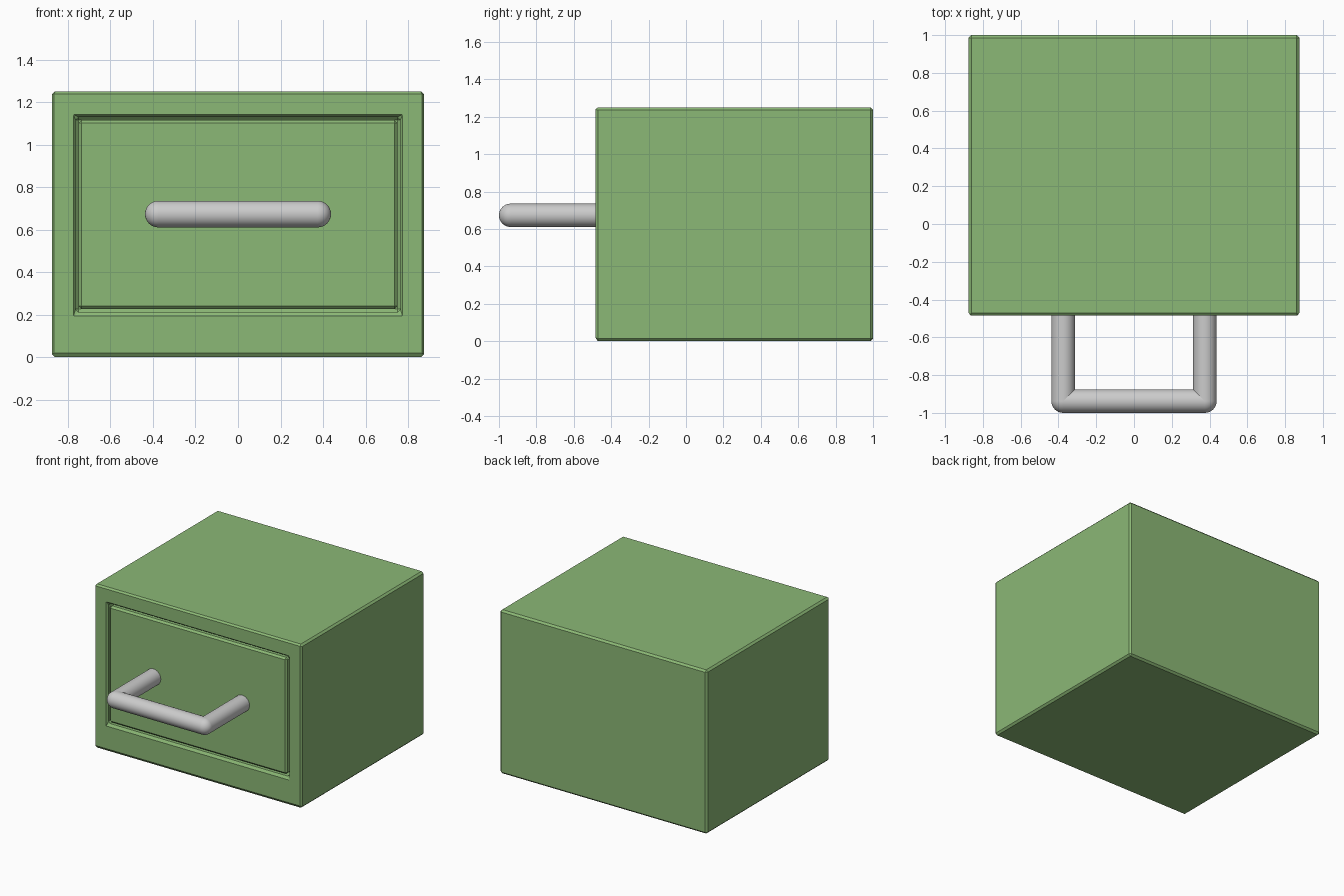
import bpy
import bmesh
import math
from mathutils import Vector

if "Cube" in bpy.data.objects:
    bpy.data.objects.remove(bpy.data.objects["Cube"], do_unlink=True)


def material(name, color, rough):
    mat = bpy.data.materials.new(name)
    mat.use_nodes = True
    mat.diffuse_color = color
    bsdf = mat.node_tree.nodes["Principled BSDF"]
    bsdf.inputs["Base Color"].default_value = color
    bsdf.inputs["Roughness"].default_value = rough
    return mat


green = material("leaf green", (0.26, 0.48, 0.18, 1), 0.6)
grey = material("light grey", (0.6, 0.6, 0.6, 1), 0.4)


def add_box(bm, low, high):
    low, high = Vector(low), Vector(high)
    verts = bmesh.ops.create_cube(bm, size=1)["verts"]
    for v in verts:
        v.co = (low + high) / 2 + v.co * (high - low)


def finish(bm, name, mat):
    bmesh.ops.recalc_face_normals(bm, faces=bm.faces)
    mesh = bpy.data.meshes.new(name)
    bm.to_mesh(mesh)
    bm.free()
    mesh.materials.append(mat)
    obj = bpy.data.objects.new(name, mesh)
    bpy.context.collection.objects.link(obj)
    return obj


def chamfer(obj, width):
    mod = obj.modifiers.new("chamfer", 'BEVEL')
    mod.width = width
    mod.segments = 1
    mod.limit_method = 'ANGLE'


WIDE, FRONT, BACK, TOP = 0.875, -0.485, 1.0, 1.25
OPEN_X, OPEN_LOW, OPEN_HIGH = 0.764, 0.212, 1.13
GAP, EDGE = 0.014, 0.014

# Cabinet shell with a recess pushed into the front
bm = bmesh.new()
add_box(bm, (-WIDE, FRONT, 0), (WIDE, BACK, TOP))
bm.normal_update()
front = min(bm.faces, key=lambda f: f.calc_center_median().y)
bmesh.ops.inset_region(bm, faces=[front], thickness=0.1)
for v in front.verts:
    v.co.x = math.copysign(OPEN_X, v.co.x)
    v.co.z = OPEN_HIGH if v.co.z > TOP / 2 else OPEN_LOW
pushed = bmesh.ops.extrude_face_region(bm, geom=[front])["geom"]
for v in pushed:
    if isinstance(v, bmesh.types.BMVert):
        v.co.y = BACK - 0.1
if front.is_valid:
    bmesh.ops.delete(bm, geom=[front], context='FACES_ONLY')
chamfer(finish(bm, "cabinet", green), EDGE)

# Drawer set into the recess with a narrow gap all round
bm = bmesh.new()
add_box(bm, (-OPEN_X + GAP, FRONT, OPEN_LOW + GAP),
        (OPEN_X - GAP, BACK - 0.12, OPEN_HIGH - GAP))
chamfer(finish(bm, "drawer", green), EDGE)

# Pull handle: two legs, a crossbar and rounded corners
RADIUS, REACH, HANDLE_Z = 0.0625, 0.375, 0.673
BAR_Y = RADIUS - 1


def rod(bm, start, end):
    start, end = Vector(start), Vector(end)
    axis = end - start
    turn = axis.to_track_quat('Z', 'Y').to_matrix().to_4x4()
    turn.translation = (start + end) / 2
    bmesh.ops.create_cone(bm, cap_ends=True, segments=32, radius1=RADIUS,
                          radius2=RADIUS, depth=axis.length, matrix=turn)


bm = bmesh.new()
corners = [Vector((side * REACH, BAR_Y, HANDLE_Z)) for side in (-1, 1)]
rod(bm, *corners)
for corner in corners:
    rod(bm, corner, (corner.x, FRONT + 0.05, HANDLE_Z))
    ball = bmesh.ops.create_uvsphere(bm, u_segments=32, v_segments=16, radius=RADIUS)
    bmesh.ops.translate(bm, verts=ball["verts"], vec=corner)
handle = finish(bm, "handle", grey)
bpy.ops.object.select_all(action='DESELECT')
handle.select_set(True)
bpy.context.view_layer.objects.active = handle
bpy.ops.object.shade_smooth_by_angle(angle=math.radians(40))
